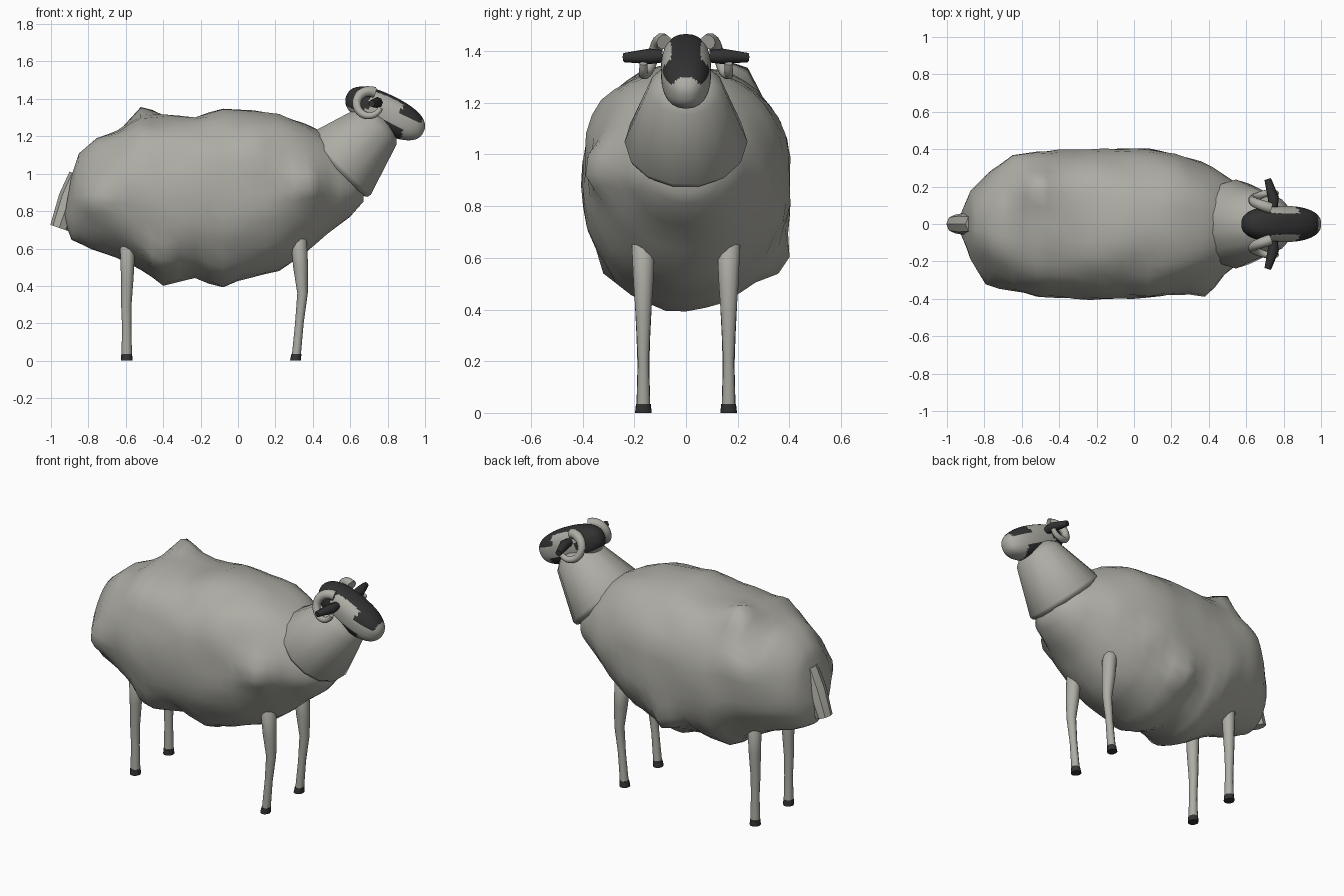
import bpy, bmesh, math, random
from mathutils import Vector, noise

if "Cube" in bpy.data.objects:
    bpy.data.objects.remove(bpy.data.objects["Cube"])

random.seed(4)


def material(name, rgb):
    m = bpy.data.materials.new(name)
    m.diffuse_color = (*rgb, 1)
    m.use_nodes = True
    m.node_tree.nodes["Principled BSDF"].inputs["Base Color"].default_value = m.diffuse_color
    return m


WOOL = material("wool grey", (0.42, 0.415, 0.375))
DARK = material("charcoal", (0.032, 0.032, 0.032))


def finish(name, bm, mats, angle=50):
    bmesh.ops.recalc_face_normals(bm, faces=bm.faces[:])
    me = bpy.data.meshes.new(name)
    bm.to_mesh(me)
    bm.free()
    for m in mats:
        me.materials.append(m)
    ob = bpy.data.objects.new(name, me)
    bpy.context.collection.objects.link(ob)
    bpy.ops.object.select_all(action='DESELECT')
    ob.select_set(True)
    bpy.context.view_layer.objects.active = ob
    bpy.ops.object.shade_smooth_by_angle(angle=math.radians(angle))
    return ob


def loft(name, rings, mat, angle=50):
    """Skin a list of closed rings and cap both ends."""
    bm = bmesh.new()
    loops = [[bm.verts.new(p) for p in ring] for ring in rings]
    n = len(loops[0])
    for a, b in zip(loops, loops[1:]):
        for i in range(n):
            j = (i + 1) % n
            bm.faces.new((a[i], a[j], b[j], b[i]))
    bm.faces.new(loops[0])
    bm.faces.new(loops[-1])
    return finish(name, bm, [mat], angle)


def tube(name, points, radii, mat, n=10, angle=50):
    """Round tube along a path with a radius at every point."""
    pts = [Vector(p) for p in points]
    rings = []
    for i, p in enumerate(pts):
        t = pts[min(i + 1, len(pts) - 1)] - pts[max(i - 1, 0)]
        q = t.to_track_quat('Z', 'Y')
        rings.append([p + q @ Vector((radii[i] * math.cos(2 * math.pi * k / n),
                                      radii[i] * math.sin(2 * math.pi * k / n), 0))
                      for k in range(n)])
    return loft(name, rings, mat, angle)


def upright(name, rows, mat, n=10):
    """Level rings: x, y, z, x radius, y radius."""
    return loft(name, [[(x + rx * math.cos(2 * math.pi * k / n),
                         y + ry * math.sin(2 * math.pi * k / n), z)
                        for k in range(n)] for x, y, z, rx, ry in rows], mat)


# Fleece: x stations (x, top, bottom, half width, upper and lower roundness)
stations = [(-0.91, 0.99, 0.76, 0.08, 2.0, 2.0), (-0.87, 1.11, 0.65, 0.18, 2.1, 2.0),
            (-0.77, 1.19, 0.59, 0.28, 2.2, 1.9), (-0.65, 1.23, 0.55, 0.35, 2.3, 1.8),
            (-0.52, 1.30, 0.49, 0.385, 2.4, 1.9), (-0.40, 1.31, 0.41, 0.395, 2.4, 2.0),
            (-0.23, 1.31, 0.45, 0.405, 2.4, 2.1), (-0.08, 1.34, 0.40, 0.405, 2.4, 2.1),
            (0.08, 1.34, 0.45, 0.40, 2.4, 2.1), (0.22, 1.32, 0.48, 0.375, 2.4, 1.9),
            (0.36, 1.27, 0.57, 0.33, 2.3, 1.8), (0.48, 1.20, 0.68, 0.26, 2.2, 1.9),
            (0.60, 1.09, 0.77, 0.19, 2.0, 2.0), (0.67, 0.99, 0.85, 0.09, 2, 2)]
fine = []
for a, b in zip(stations, stations[1:]):
    fine += [a, tuple((p + q) / 2 for p, q in zip(a, b))]
fine.append(stations[-1])

# Larger tufts: centre, push, reach
tufts = [((-0.52, 0.20, 1.28), (0, 0.02, 0.08), 0.10),
         ((-0.63, 0.35, 1.05), (0, 0.04, 0.02), 0.12),
         ((-0.10, 0.34, 0.60), (0, 0.06, -0.03), 0.08),
         ((-0.45, -0.28, 0.58), (0, -0.03, -0.05), 0.09),
         ((0.36, -0.32, 0.95), (0.02, -0.06, 0), 0.10),
         ((-0.77, -0.28, 0.85), (-0.02, -0.04, 0), 0.11)]
N = 36
rings = []
for x, top, bot, w, up, low in fine:
    zc, h = (top + bot) / 2, (top - bot) / 2
    ring = []
    for k in range(N):
        a = 2 * math.pi * k / N
        c, s = math.cos(a), math.sin(a)
        e = 2 / (up if s > 0 else low)
        p = Vector((x, math.copysign(abs(c) ** e, c) * w,
                    zc + math.copysign(abs(s) ** e, s) * h))
        if x < -0.6:  # rump leans back at the bottom
            p.x += min(1, (-0.6 - x) / 0.2) * 0.02 * (p.z - zc) / h
        bump = 1 + 0.04 * noise.noise(p * 6) + random.uniform(-0.008, 0.008)
        q = Vector((p.x, p.y * bump, zc + (p.z - zc) * bump))
        for centre, push, reach in tufts:
            q += Vector(push) * math.exp(-((p - Vector(centre)).length / reach) ** 2)
        ring.append(q)
    rings.append(ring)
loft("fleece", rings, WOOL, 60)

# Neck: flared cone with a rounded lower lip
base, axis = Vector((0.53, 0, 1.035)), Vector((0.70, 0, 0.71))
tube("neck", [base + axis * t for t in (-0.02, 0, 0.02, 0.31, 0.36)],
     [0.20, 0.232, 0.238, 0.145, 0.09], WOOL, 14)

# Head: tilted, slightly boxy ellipsoid, dark patches chosen by position
TILT, CENTRE, SIZE = math.radians(26), Vector((0.787, 0, 1.322)), (0.228, 0.097, 0.102)
bm = bmesh.new()
bmesh.ops.create_uvsphere(bm, u_segments=64, v_segments=48, radius=1)
for f in bm.faces:
    u, side, v = f.calc_center_median()
    crown = u < 0.76 and v > 0 and abs(side) < 0.56
    forehead = 0.28 < u < 0.78 and v > 0.30
    nape = u < -0.42 and v > -0.5
    cheek = 0.0 < u < 0.52 and -0.95 < v < -0.3
    f.material_index = 1 if crown or forehead or nape or cheek else 0
for vert in bm.verts:
    k = sum(abs(c) ** 2.4 for c in vert.co) ** (-1 / 2.4)
    u, s, v = (c * k * r for c, r in zip(vert.co, SIZE))
    vert.co = CENTRE + Vector((u * math.cos(TILT) + v * math.sin(TILT), s,
                               -u * math.sin(TILT) + v * math.cos(TILT)))
finish("head", bm, [WOOL, DARK])

for s, label in ((1, "left"), (-1, "right")):
    # Horn: curls back, down and forward again
    path, radii = [], []
    for i in range(19):
        t = i / 18
        a = math.radians(65 + 275 * t)
        path.append((0.70 + 0.066 * math.cos(a), s * (0.085 + 0.08 * min(1, t * 1.3)),
                     1.375 + 0.066 * math.sin(a)))
        radii.append(0.030 - 0.015 * t)
    tube(label + "_horn", path, radii, WOOL, 10)

    # Ear
    tube(label + "_ear", [(0.745, s * 0.09, 1.38), (0.745, s * 0.14, 1.38), (0.715, s * 0.24, 1.375)],
         [0.024, 0.030, 0.018], DARK, 8)

    # Legs and hooves
    y = s * 0.165
    upright(label + "_front_leg",
            [(0.325, y, 0.67, 0.03, 0.03), (0.325, y, 0.65, 0.043, 0.047),
             (0.335, y, 0.50, 0.040, 0.040), (0.345, y, 0.36, 0.028, 0.030),
             (0.328, y, 0.20, 0.023, 0.022), (0.312, y, 0.03, 0.024, 0.027)], WOOL)
    upright(label + "_front_hoof",
            [(0.312, y, 0.035, 0.027, 0.029), (0.307, y, 0.0, 0.029, 0.034)], DARK)
    upright(label + "_hind_leg",
            [(-0.59, y, 0.64, 0.03, 0.03), (-0.59, y, 0.625, 0.041, 0.042),
             (-0.592, y, 0.45, 0.034, 0.036), (-0.597, y, 0.30, 0.028, 0.028),
             (-0.595, y, 0.18, 0.025, 0.024), (-0.595, y, 0.03, 0.028, 0.028)], WOOL)
    upright(label + "_hind_hoof",
            [(-0.595, y, 0.035, 0.029, 0.030), (-0.595, y, 0.0, 0.031, 0.034)], DARK)

# Tail
tube("tail", [(-0.85, 0, 0.99), (-0.90, 0, 0.87), (-0.956, 0, 0.71)],
     [0.055, 0.060, 0.050], WOOL, 8, 40)
